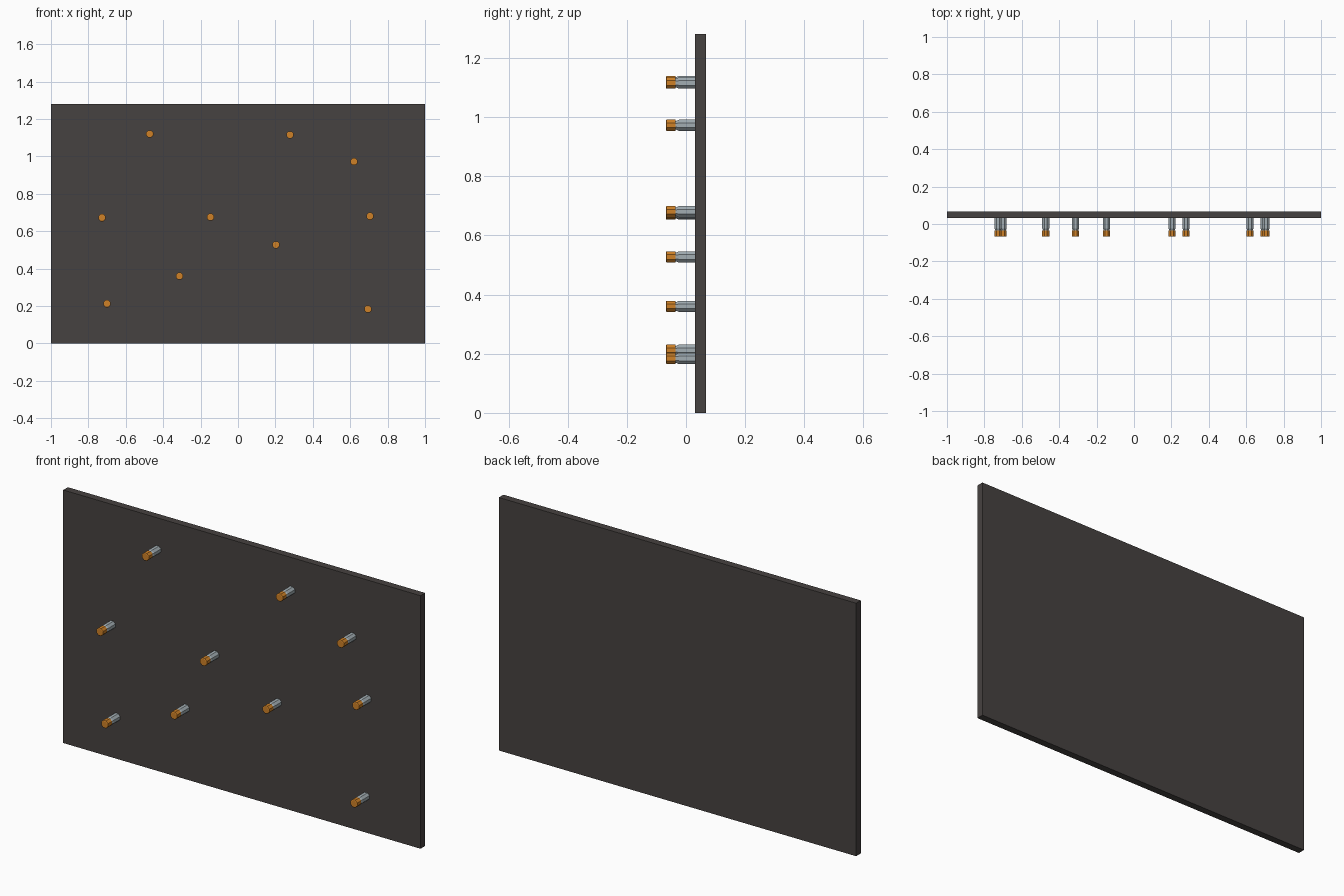
import bpy, bmesh, math

if "Cube" in bpy.data.objects:
    bpy.data.objects.remove(bpy.data.objects["Cube"])


def material(name, rgb):
    m = bpy.data.materials.new(name)
    m.diffuse_color = (*rgb, 1)
    m.use_nodes = True
    m.node_tree.nodes["Principled BSDF"].inputs["Base Color"].default_value = m.diffuse_color
    return m


DARK = material("charcoal", (0.062, 0.054, 0.052))
STEEL = material("steel grey", (0.36, 0.42, 0.45))
ORANGE = material("orange", (0.62, 0.22, 0.02))


def add_object(name, bm, mat):
    bmesh.ops.recalc_face_normals(bm, faces=bm.faces)
    me = bpy.data.meshes.new(name)
    bm.to_mesh(me)
    bm.free()
    me.materials.append(mat)
    ob = bpy.data.objects.new(name, me)
    bpy.context.collection.objects.link(ob)
    return ob


def turned(name, profile, mat, x, z, sides=8):
    """Closed solid turned about the y axis from (radius, y) points."""
    bm = bmesh.new()
    rings = []
    for r, y in profile:
        rings.append([bm.verts.new((x + r * math.cos(a), y, z + r * math.sin(a)))
                      for a in (2 * math.pi * (i + 0.5) / sides for i in range(sides))])
    for a, b in zip(rings, rings[1:]):
        for i in range(sides):
            j = (i + 1) % sides
            bm.faces.new((a[i], a[j], b[j], b[i]))
    bm.faces.new(rings[0])
    bm.faces.new(rings[-1])
    return add_object(name, bm, mat)


# flat upright panel
bm = bmesh.new()
bmesh.ops.create_cube(bm, size=1)
for v in bm.verts:
    v.co = (v.co.x * 2, 0.0495 + v.co.y * 0.037, 0.64 + v.co.z * 1.28)
add_object("panel", bm, DARK)

# pegs sticking out of the front: steel shank with tapered neck, orange cap
SPOTS = [(-0.472, 1.12), (0.278, 1.115), (0.62, 0.972), (-0.727, 0.672),
         (-0.147, 0.675), (0.705, 0.68), (0.203, 0.527), (-0.313, 0.36),
         (-0.70, 0.212), (0.695, 0.184)]
for n, (x, z) in enumerate(SPOTS, 1):
    turned(f"peg_shank_{n}", [(0.016, -0.036), (0.016, -0.033), (0.0205, -0.024),
                              (0.0205, 0.032)], STEEL, x, z)
    turned(f"peg_cap_{n}", [(0.017, -0.068), (0.0205, -0.066), (0.0205, -0.035)],
           ORANGE, x, z)
